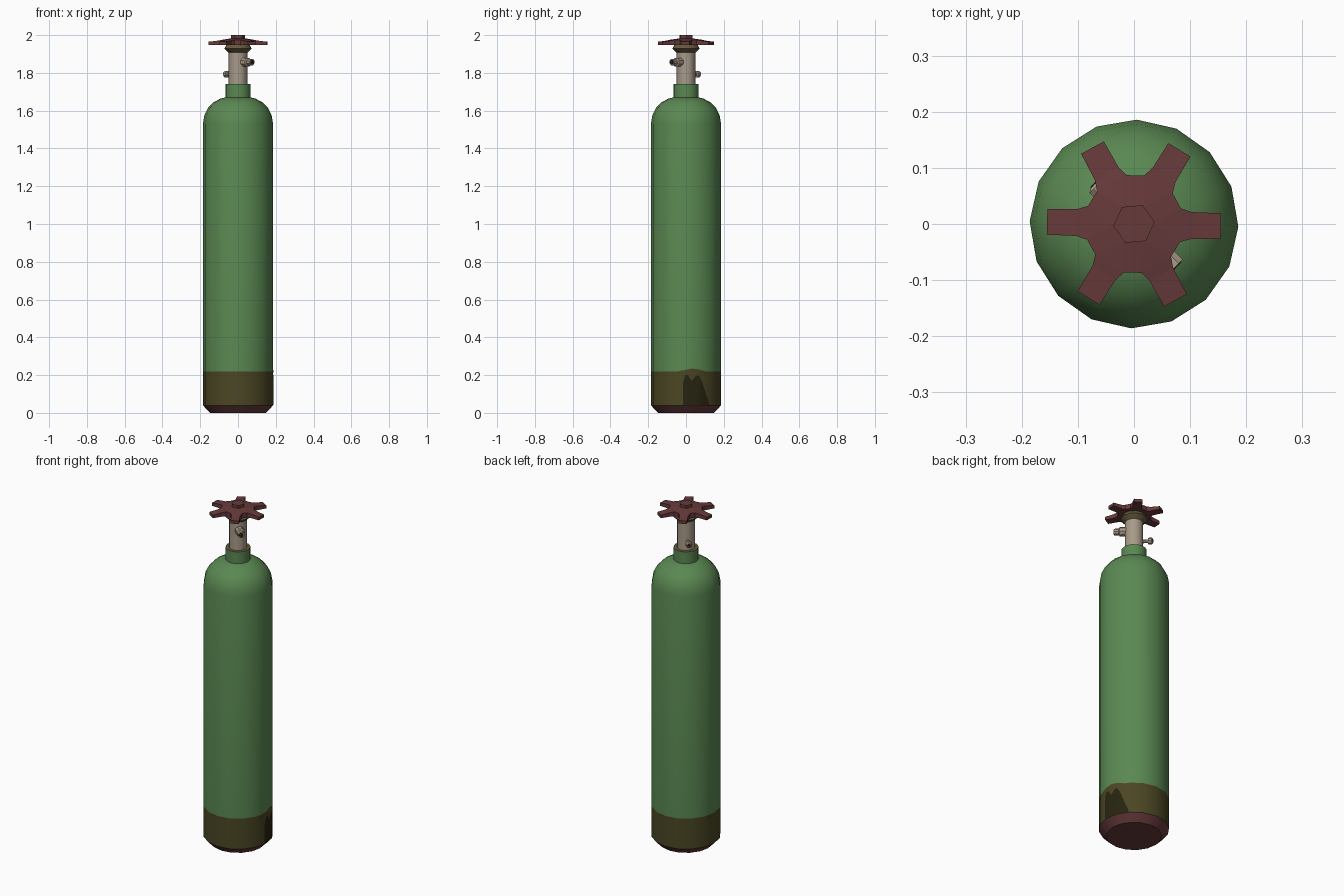
import bpy, bmesh
from math import cos, sin, radians, pi
from mathutils import Matrix, Vector

cube = bpy.data.objects.get("Cube")
if cube:
    bpy.data.objects.remove(cube, do_unlink=True)


def material(name, hex_colour):
    srgb = [int(hex_colour[i:i + 2], 16) / 255 for i in (0, 2, 4)]
    colour = [((c + 0.055) / 1.055) ** 2.4 for c in srgb] + [1]
    mat = bpy.data.materials.new(name)
    mat.use_nodes = True
    mat.diffuse_color = colour
    mat.node_tree.nodes["Principled BSDF"].inputs["Base Color"].default_value = colour
    return mat


GREEN = material("green paint", "5a8852")
OLIVE = material("olive band", "4b4624")
DARK = material("dark stain", "27240f")
RED = material("dull red", "673a3b")
BEIGE = material("beige metal", "a89b89")
BRASS = material("tarnished brass", "665a3e")


def finish(name, bm, mats, smooth=True):
    bmesh.ops.recalc_face_normals(bm, faces=bm.faces)
    mesh = bpy.data.meshes.new(name)
    bm.to_mesh(mesh)
    bm.free()
    for mat in mats:
        mesh.materials.append(mat)
    obj = bpy.data.objects.new(name, mesh)
    bpy.context.collection.objects.link(obj)
    if smooth:
        bpy.ops.object.select_all(action="DESELECT")
        obj.select_set(True)
        bpy.context.view_layer.objects.active = obj
        bpy.ops.object.shade_smooth_by_angle(angle=radians(35))
    return obj


def lathe(name, profile, sides, mats, turn=0, rule=None, matrix=None):
    """Revolve (radius, height) points about z and cap both ends."""
    bm = bmesh.new()
    rings = []
    for r, z in profile:
        angles = [radians(turn) + 2 * pi * i / sides for i in range(sides)]
        rings.append([bm.verts.new((r * cos(a), r * sin(a), z)) for a in angles])
    for low, high in zip(rings, rings[1:]):
        for i in range(sides):
            j = (i + 1) % sides
            bm.faces.new((low[i], low[j], high[j], high[i]))
    bm.faces.new(rings[0][::-1])
    bm.faces.new(rings[-1])
    if rule:
        for f in bm.faces:
            f.material_index = rule(f.calc_center_median().z)
    if matrix:
        bm.transform(matrix)
    return finish(name, bm, mats)


# Cylinder body: red foot, olive band, green wall and shoulder
SIDES, TURN, RADIUS = 16, -1.5, 0.186
BAND_TOP = 0.22
lathe("tank_body",
      [(0.147, 0), (RADIUS, 0.04), (RADIUS, BAND_TOP), (RADIUS, 1.53), (0.178, 1.575),
       (0.158, 1.615), (0.128, 1.645), (0.095, 1.663), (0.06, 1.672)],
      SIDES, [GREEN, OLIVE, RED], TURN,
      lambda z: 2 if z < 0.03 else 1 if z < BAND_TOP else 0)


# Thin painted stains that follow the flat sides of the tank
def wall_point(y, z, lift):
    corners = [radians(TURN + 22.5 * k) for k in range(-2, 4)]
    for a, b in zip(corners, corners[1:]):
        y0, y1 = RADIUS * sin(a), RADIUS * sin(b)
        if y0 <= y <= y1:
            t = (y - y0) / (y1 - y0)
            x = RADIUS * (cos(a) + t * (cos(b) - cos(a)))
            return Vector((x, y, z)) + lift * Vector((x, y, 0)).normalized()


def stain(name, columns, base, mat, lift):
    bm = bmesh.new()
    pairs = [[bm.verts.new(wall_point(y, z, lift)) for z in (base, top)]
             for y, top in columns]
    for p, q in zip(pairs, pairs[1:]):
        bm.faces.new((p[0], q[0], q[1], p[1]))
    finish(name, bm, [mat])


stain("band_stain",
      [(-0.017, 0.15), (-0.005, 0.2), (0.01, 0.2), (0.03, 0.17), (0.05, 0.195),
       (0.067, 0.2), (0.085, 0.165), (0.095, 0.13), (0.108, 0.09), (0.122, 0.05)],
      0.041, DARK, 0.002)
stain("band_fringe",
      [(-0.04, 0.221), (-0.005, 0.227), (0.03, 0.235), (0.067, 0.23), (0.1, 0.221)],
      0.215, OLIVE, 0.0015)

# Neck, valve stem and collar
lathe("neck_ring", [(0.067, 1.66), (0.067, 1.74)], 16, [GREEN, BRASS], TURN,
      lambda z: 1 if z > 1.73 else 0)
lathe("valve_stem", [(0.049, 1.72), (0.049, 1.92)], 12, [BEIGE])
lathe("valve_collar", [(0.045, 1.903), (0.072, 1.928), (0.06, 1.952)], 12, [BRASS])


# Side ports, each with a dark opening at the tip
def port(name, angle, height, profile, bore):
    place = Matrix.Translation((0, 0, height)) @ Matrix.Rotation(radians(angle), 4, "Z") \
        @ Matrix.Rotation(pi / 2, 4, "Y")
    lathe(name, profile, 8, [BEIGE], 22.5, None, place)
    end = profile[-1][1]
    lathe(name + "_opening", [(bore, end - 0.002), (bore, end + 0.002)], 8, [DARK],
          22.5, None, place)


port("outlet_port", -45, 1.857,
     [(0.025, 0.03), (0.025, 0.075), (0.018, 0.08), (0.018, 0.106)], 0.013)
port("relief_port", 135, 1.793,
     [(0.01, 0.03), (0.01, 0.074), (0.018, 0.076), (0.018, 0.095), (0.012, 0.1)], 0.009)

# Six-spoked hand wheel, sloping down from its hub
bm = bmesh.new()
outline = []
hub = []
for k in range(6):
    spin = Matrix.Rotation(radians(TURN + 60 * k), 3, "Z")
    valley = Vector((0.088 * cos(radians(20)), 0.088 * sin(radians(20)), 1.975))
    half = [valley, Vector((0.102, 0.024, 1.971)), Vector((0.155, 0.023, 1.965))]
    spoke = [Vector((p.x, -p.y, p.z)) for p in half] + half[::-1]
    outline.append([bm.verts.new(spin @ p) for p in spoke])
    hub.append(bm.verts.new(spin @ Vector((0.037, 0, 1.983))))
for k in range(6):
    a, b = outline[k], outline[(k + 1) % 6]
    nxt = hub[(k + 1) % 6]
    bm.faces.new((a[1], a[2], a[3], a[4]))
    bm.faces.new((a[0], a[1], a[4], a[5]))
    bm.faces.new((hub[k], a[0], a[5]))
    bm.faces.new((hub[k], a[5], b[0], nxt))
bm.faces.new(hub)
under = bmesh.ops.extrude_face_region(bm, geom=bm.faces[:])
for v in under["geom"]:
    if isinstance(v, bmesh.types.BMVert):
        v.co.z = 1.947
finish("hand_wheel", bm, [RED], smooth=False)
hub_cap = lathe("wheel_hub", [(0.037, 1.96), (0.037, 2.0)], 6, [RED], 5)
